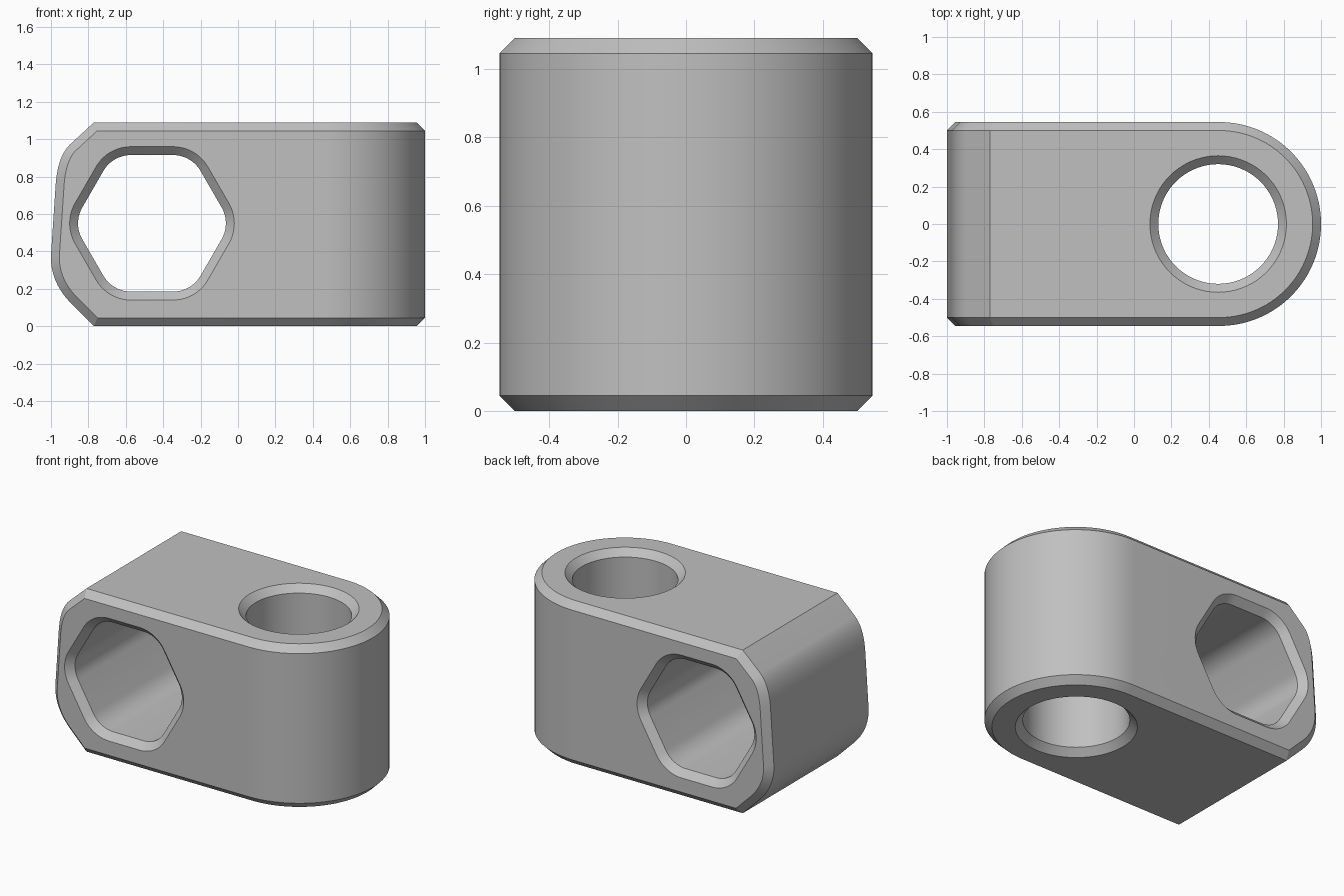
import bpy, bmesh, math
from mathutils import Vector

if "Cube" in bpy.data.objects:
    bpy.data.objects.remove(bpy.data.objects["Cube"])

R, H, C = 0.545, 1.09, 0.045      # half depth, height, chamfer width
EXT = 0.1                         # how far cutters overshoot

grey = bpy.data.materials.new("plain grey")
grey.diffuse_color = (0.53, 0.53, 0.53, 1)
grey.use_nodes = True
grey.node_tree.nodes["Principled BSDF"].inputs["Base Color"].default_value = grey.diffuse_color


def arc(cx, cy, r, a0, a1, n):
    return [Vector((cx + r * math.cos(math.radians(a0 + (a1 - a0) * i / n)),
                    cy + r * math.sin(math.radians(a0 + (a1 - a0) * i / n))))
            for i in range(n + 1)]


def bezier(p, q, s, n=12):
    p, q, s = Vector(p), Vector(q), Vector(s)
    return [p * (1 - t) ** 2 + q * 2 * t * (1 - t) + s * t * t
            for t in (i / n for i in range(n + 1))]


def offset(pts, d):
    """Mitred outward offset of a counter-clockwise outline."""
    out = []
    for i, p in enumerate(pts):
        e0 = (p - pts[i - 1]).normalized()
        e1 = (pts[(i + 1) % len(pts)] - p).normalized()
        n0, n1 = Vector((e0.y, -e0.x)), Vector((e1.y, -e1.x))
        out.append(p + (n0 + n1) * (d / (1 + n0.dot(n1))))
    return out


def prism(name, pts, levels, place):
    """Skin an outline through (height, offset) levels and cap the ends."""
    bm = bmesh.new()
    rings = [[bm.verts.new(place(p.x, p.y, w)) for p in offset(pts, d)]
             for w, d in levels]
    n = len(pts)
    for a, b in zip(rings, rings[1:]):
        for i in range(n):
            j = (i + 1) % n
            bm.faces.new((a[i], a[j], b[j], b[i]))
    bm.faces.new(rings[0])
    bm.faces.new(rings[-1])
    bmesh.ops.recalc_face_normals(bm, faces=bm.faces)
    me = bpy.data.meshes.new(name)
    bm.to_mesh(me)
    bm.free()
    me.materials.append(grey)
    ob = bpy.data.objects.new(name, me)
    bpy.context.collection.objects.link(ob)
    return ob


def levels(lo, hi, ext, sign):
    """Chamfered ends; sign -1 narrows (solid), +1 flares (hole cutter)."""
    d = sign * (C + ext)
    return [(lo - ext, d), (lo + C, 0), (hi - C, 0), (hi + ext, d)]


def along_z(u, v, w):
    return (u, v, w)


def along_y(u, v, w):
    return (u, w, v)


# body: block with a half-round right end, chamfered top and bottom
outline = arc(0.455, 0, R, -90, 90, 72) + [Vector((-1.3, R)), Vector((-1.3, -R))]
body = prism("connector_body", outline, levels(0, H, 0, -1), along_z)

# envelope that shapes the rounded, slightly slanted left end
left = ([Vector((1.5, -0.37)), Vector((1.5, 1.46)), Vector((-0.37, 1.46)),
         Vector((-0.77, 1.09))]
        + bezier((-0.9, 0.97), (-0.965, 0.905), (-0.975, 0.755))
        + bezier((-1.0, 0.38), (-1.005, 0.235), (-0.89, 0.12))
        + [Vector((-0.77, 0)), Vector((-0.4, -0.37))])
envelope = prism("left_end_envelope", left, levels(-R, R, EXT, -1), along_y)

# round vertical hole
round_hole = prism("round_hole_cutter", arc(0.45, 0, 0.32, 0, 360, 72)[:-1],
                   levels(0, H, EXT, 1), along_z)

# rounded hexagonal hole running front to back
apothem, fillet = 0.365, 0.17
k = (apothem - fillet) / math.cos(math.radians(30))
hexagon = []
for s in range(6):
    a = s * 60
    hexagon += arc(-0.46 + k * math.cos(math.radians(a)),
                   0.55 + k * math.sin(math.radians(a)), fillet, a - 30, a + 30, 10)
hex_hole = prism("hex_hole_cutter", hexagon, levels(-R, R, EXT, 1), along_y)

# combine, then remove the helpers
bpy.context.view_layer.objects.active = body
body.select_set(True)
for tool, op in ((envelope, 'INTERSECT'), (round_hole, 'DIFFERENCE'),
                 (hex_hole, 'DIFFERENCE')):
    tool.hide_render = True
    m = body.modifiers.new(tool.name, 'BOOLEAN')
    m.object, m.operation, m.solver = tool, op, 'EXACT'
    bpy.ops.object.modifier_apply(modifier=m.name)
    bpy.data.objects.remove(tool)

bpy.ops.object.shade_smooth_by_angle(angle=math.radians(25))
